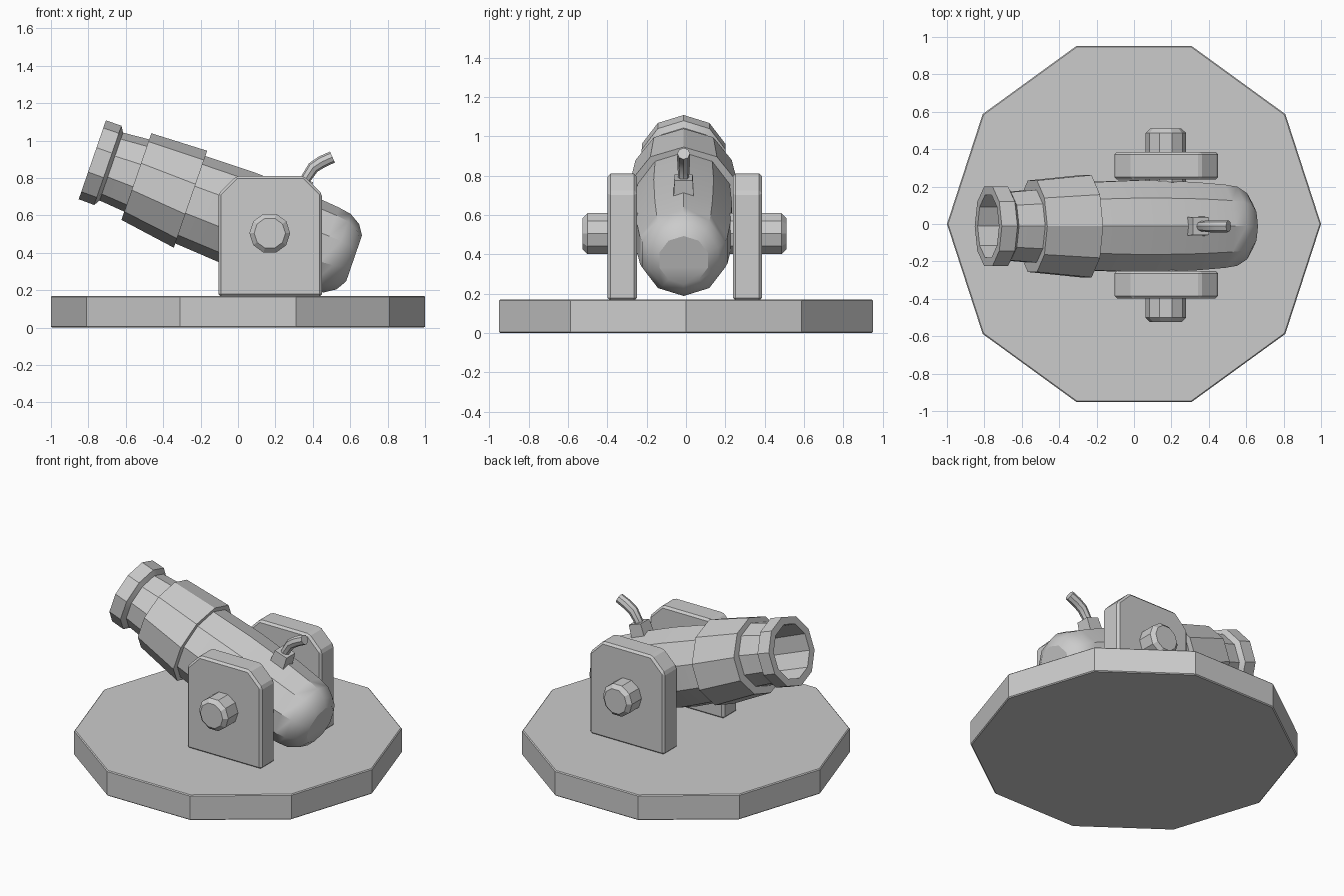
import bpy, bmesh, math
from mathutils import Vector

if "Cube" in bpy.data.objects:
    bpy.data.objects.remove(bpy.data.objects["Cube"])

YC = -0.012                                  # barrel centre line in y
MUZZLE = Vector((-0.778, YC, 0.90))
U = Vector((0.945, 0, -0.326)).normalized()  # along the barrel, muzzle to breech
N = Vector((0.326, 0, 0.945)).normalized()   # barrel "up"
V = Vector((0, 1, 0))


def barrel_point(t, y, r):
    return MUZZLE + U * t + V * y + N * r


def finish(name, bm, bevel=0, smooth=False):
    bmesh.ops.recalc_face_normals(bm, faces=bm.faces)
    me = bpy.data.meshes.new(name)
    bm.to_mesh(me)
    bm.free()
    ob = bpy.data.objects.new(name, me)
    bpy.context.collection.objects.link(ob)
    if bevel:
        m = ob.modifiers.new("bevel", "BEVEL")
        m.width = bevel
        m.segments = 1
        m.limit_method = 'ANGLE'
        m.angle_limit = math.radians(40)
    if smooth:
        bpy.context.view_layer.objects.active = ob
        ob.select_set(True)
        bpy.ops.object.shade_smooth_by_angle(angle=math.radians(33))
        ob.select_set(False)
    return ob


def skin(name, rings, closed=False, **kw):
    """Bridge rings of points; cap both ends, or join last to first."""
    bm = bmesh.new()
    vs = [[bm.verts.new(p) for p in ring] for ring in rings]
    n = len(vs[0])
    pairs = list(zip(vs, vs[1:])) + ([(vs[-1], vs[0])] if closed else [])
    for a, b in pairs:
        for i in range(n):
            j = (i + 1) % n
            bm.faces.new((a[i], a[j], b[j], b[i]))
    if not closed:
        bm.faces.new(vs[0])
        bm.faces.new(vs[-1])
    return finish(name, bm, **kw)


def barrel_rings(profile, wide=1.0, n=10):
    """Profile rows: distance along barrel, radius, centre offset."""
    return [[barrel_point(t, wide * r * math.sin(math.tau * i / n),
                          c + r * math.cos(math.tau * i / n)) for i in range(n)]
            for t, r, c in profile]


def cylinder(name, r, a, b, centre, axis, bevel):
    rings = []
    for h in (a, b):
        ring = []
        for i in range(10):
            p, q = r * math.cos(math.tau * i / 10), r * math.sin(math.tau * i / 10)
            ring.append((centre[0] + p, centre[1] + q, h) if axis == 'z'
                        else (centre[0] + p, h, centre[1] + q))
        rings.append(ring)
    return skin(name, rings, bevel=bevel)


# ten-sided base and the trunnion pin
cylinder("base", 1.0, 0.0, 0.17, (0, 0), 'z', 0.006)
for name, a, b in (("pin_front", -0.525, -0.2), ("pin_back", 0.2, 0.51)):
    cylinder(name, 0.109, a, b, (0.17, 0.505), 'y', 0.024)

# side brackets with cut top corners
outline = [(-0.105, 0.165), (0.45, 0.165), (0.45, 0.715), (0.355, 0.81),
           (-0.01, 0.81), (-0.105, 0.715)]
for name, a, b in (("bracket_front", -0.398, -0.25), ("bracket_back", 0.238, 0.386)):
    skin(name, [[(x, y, z) for x, z in outline] for y in (a, b)], bevel=0.014)

# barrel: bore, muzzle ring, neck, belly, rounded breech
skin("barrel", barrel_rings([
    (0.60, 0.165, -0.03), (0.0, 0.175, -0.003), (0.0, 0.223, -0.003),
    (0.088, 0.224, -0.004), (0.108, 0.192, -0.004), (0.26, 0.205, -0.005),
    (0.565, 0.247, -0.034), (0.85, 0.259, -0.043), (1.15, 0.249, -0.046),
    (1.33, 0.234, -0.048), (1.40, 0.222, -0.048), (1.46, 0.185, -0.047),
    (1.495, 0.13, -0.045)]), smooth=True)

# reinforcing band
skin("barrel_band", barrel_rings([
    (0.252, 0.19, -0.011), (0.252, 0.245, -0.011),
    (0.565, 0.274, -0.031), (0.565, 0.22, -0.031)], wide=1.05), closed=True)

# fuse socket
skin("fuse_socket", [[barrel_point(1.11 + sx * w, sy * w, r)
                      for sx, sy in ((-1, -1), (1, -1), (1, 1), (-1, 1))]
                     for r, w in ((0.15, 0.053), (0.268, 0.046))])

# curved fuse, swept along a short path
path = [(0.345, 0.755), (0.365, 0.80), (0.402, 0.856), (0.448, 0.886), (0.505, 0.912)]
radii = (0.027, 0.028, 0.032, 0.033, 0.032)
rings = []
for k, (x, z) in enumerate(path):
    (x0, z0), (x1, z1) = path[max(k - 1, 0)], path[min(k + 1, len(path) - 1)]
    d = Vector((x1 - x0, 0, z1 - z0)).normalized()
    side = Vector((-d.z, 0, d.x))
    rings.append([Vector((x, YC, z)) + radii[k] * (side * math.cos(math.tau * i / 8)
                  + V * math.sin(math.tau * i / 8)) for i in range(8)])
skin("fuse", rings, smooth=True)
